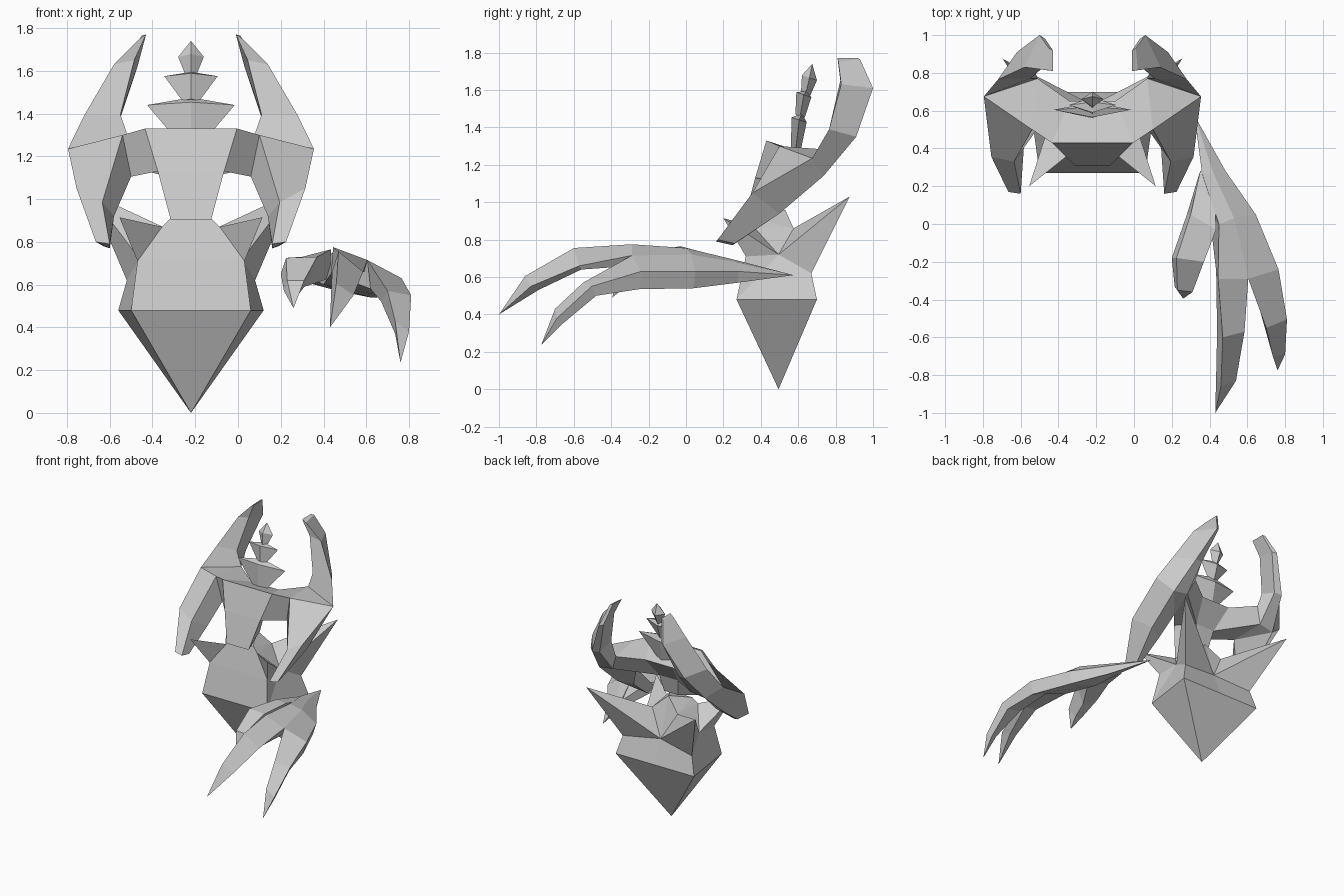
import bpy
import bmesh

# Remove the default cube
cube = bpy.data.objects.get("Cube")
if cube:
    bpy.data.objects.remove(cube, do_unlink=True)

# Single stone grey material
grey = bpy.data.materials.new("stone grey")
grey.use_nodes = True
colour = (0.6, 0.6, 0.6, 1)
grey.diffuse_color = colour
grey.node_tree.nodes["Principled BSDF"].inputs["Base Color"].default_value = colour

# The body, head and horns are symmetric about this x position
MIDDLE = -0.22


def finish(name, mesh_builder, x=0.0, mirror=False):
    """Turn a bmesh into a flat-shaded object, optionally mirrored."""
    bmesh.ops.remove_doubles(mesh_builder, verts=mesh_builder.verts, dist=0.0005)
    bmesh.ops.recalc_face_normals(mesh_builder, faces=mesh_builder.faces)
    mesh = bpy.data.meshes.new(name)
    mesh_builder.to_mesh(mesh)
    mesh_builder.free()
    mesh.materials.append(grey)
    part = bpy.data.objects.new(name, mesh)
    part.location.x = x
    bpy.context.collection.objects.link(part)
    if mirror:
        modifier = part.modifiers.new("mirror", "MIRROR")
        modifier.use_clip = True
        modifier.merge_threshold = 0.001
    return part


def loft(name, sections, tip=None, x=0.0, mirror=False):
    """Skin a chain of equal cross-sections, ending in a cap or a point."""
    bm = bmesh.new()
    rings = [[bm.verts.new(point) for point in section] for section in sections]
    count = len(rings[0])
    for lower, upper in zip(rings, rings[1:]):
        for i in range(count):
            j = (i + 1) % count
            bm.faces.new((lower[i], lower[j], upper[j], upper[i]))
    bm.faces.new(rings[0])
    if tip:
        point = bm.verts.new(tip)
        for i in range(count):
            bm.faces.new((rings[-1][i], rings[-1][(i + 1) % count], point))
    else:
        bm.faces.new(rings[-1])
    return finish(name, bm, x, mirror)


def half_shell(name, points, faces):
    """Build one half from named points and mirror it."""
    bm = bmesh.new()
    verts = {key: bm.verts.new(co) for key, co in points.items()}
    for face in faces:
        bm.faces.new([verts[key] for key in face.split()])
    return finish(name, bm, MIDDLE, True)


# Body: inverted pyramid, chest, short neck and four collar spikes
body_points = {
    "apex": (0, .495, 0),
    "ring_front": (.28, .27, .48), "ring_back": (.34, .7, .48),
    "chest": (.25, .32, .71), "neck": (.135, .36, .87),
    "throat": (.095, .37, .91),
    "side": (.24, .495, .72), "hip": (.3, .67, .62), "nape": (.11, .575, .86),
    "front_tip": (.335, .2, .915), "back_tip": (.475, .875, 1.03),
    "mid_front": (0, .27, .48), "mid_chest": (0, .32, .71),
    "mid_neck": (0, .36, .87), "mid_throat": (0, .37, .91),
    "peak": (0, .53, .96),
    "mid_back": (0, .63, .66), "mid_rear": (0, .7, .48),
}
half_shell("body", body_points, [
    "apex ring_front mid_front", "apex ring_back ring_front",
    "apex mid_rear ring_back", "mid_front ring_front chest mid_chest",
    "mid_chest chest neck mid_neck", "mid_neck neck throat mid_throat",
    "ring_front ring_back hip side",
    "ring_front side chest", "chest side front_tip", "chest front_tip neck",
    "neck front_tip side", "neck side nape", "side hip back_tip",
    "side back_tip nape", "hip mid_back back_tip", "mid_back nape back_tip",
    "ring_back mid_rear mid_back hip", "mid_back peak nape",
    "neck nape throat", "throat nape peak", "mid_throat throat peak",
])

# Head: tapering face plate with a sloped crown and narrow back
head_levels = [
    ((.095, .31, .905), (.06, .5, .97)),
    ((.155, .37, 1.13), (.08, .53, 1.1)),
    ((.215, .43, 1.33), (.12, .65, 1.255)),
]
loft("head", [[f, b, (-b[0], *b[1:]), (-f[0], *f[1:])] for f, b in head_levels],
     x=MIDDLE)

# Corners shared by the brow bars, tusks and horns
outer, outer_low = (.575, .675, 1.235), (.46, .735, 1.14)
front, front_low = (.32, .5, 1.3), (.28, .52, 1.105)
back, back_low = (.29, .77, 1.28), (.34, .74, 1.16)

# Brow bars from the head out to the horn roots
loft("brow_bars", [
    [(.215, .43, 1.33), (.155, .37, 1.13), (.08, .53, 1.1), (.12, .65, 1.255)],
    [front, front_low, back_low, back],
    [outer, outer_low, outer_low, outer],
], x=MIDDLE, mirror=True)

# Cheek tusks, pointing forwards and down
loft("tusks", [
    [(.445, .17, .8), (.38, .16, .79), (.38, .25, .77), (.41, .26, .78)],
    [(.535, .355, 1.05), (.415, .33, .985), (.36, .45, .92), (.47, .5, .94)],
    [outer, front, front_low, outer_low],
], x=MIDDLE, mirror=True)

# Horns, sweeping up and back
loft("horns", [
    [outer, back, back_low, outer_low],
    [(.5, .765, 1.39), (.33, .77, 1.395), (.34, .9, 1.35), (.4, .91, 1.35)],
    [(.36, .83, 1.63), (.265, .825, 1.65), (.25, .98, 1.62), (.28, 1, 1.61)],
    [(.24, .815, 1.75), (.21, .81, 1.77), (.21, .92, 1.77), (.23, .93, 1.765)],
], x=MIDDLE, mirror=True)


def diamond(y, z, width, depth):
    """Diamond section, tilted so that its front corner is raised."""
    return [(width, y, z), (0, y - depth, z + depth / 3),
            (-width, y, z), (0, y + depth, z - depth / 3)]


# Crest: three shrinking flared plumes: y, base z, flare z, peak z, widths
for index, (y, base, flare, peak, narrow, wide) in enumerate([
        (.585, 1.27, 1.44, 1.475, .06, .205),
        (.61, 1.46, 1.575, 1.595, .04, .125),
        (.64, 1.58, 1.665, 1.74, .025, .06)]):
    loft("crest_plume_%d" % (index + 1), [
        diamond(y, base, narrow, .025),
        diamond(y + .02, flare, wide, .04),
    ], tip=(0, y + .035, peak), x=MIDDLE)

# Hand: wedge-shaped palm tapering back to the wrist point
loft("palm", [
    [(.445, -.29, .775), (.605, -.29, .715), (.765, -.24, .63),
     (.74, -.25, .535), (.435, -.25, .65)],
    [(.45, 0, .755), (.53, .03, .72), (.645, .05, .63),
     (.62, .04, .54), (.4, .05, .6)],
    [(.36, .27, .69), (.42, .27, .68), (.485, .28, .63),
     (.47, .28, .57), (.36, .27, .62)],
], tip=(.32, .575, .61))

# Long finger
loft("long_finger", [
    [(.445, -.29, .775), (.605, -.29, .715), (.59, -.28, .66), (.435, -.25, .65)],
    [(.47, -.6, .755), (.585, -.57, .66), (.55, -.56, .64), (.44, -.57, .66)],
    [(.46, -.86, .605), (.54, -.83, .55), (.5, -.79, .53), (.435, -.8, .55)],
], tip=(.43, -1, .4))

# Outer finger
loft("outer_finger", [
    [(.605, -.29, .715), (.765, -.24, .63), (.74, -.25, .535), (.62, -.25, .58)],
    [(.7, -.55, .57), (.81, -.505, .55), (.78, -.48, .5), (.67, -.47, .52)],
    [(.735, -.7, .43), (.8, -.69, .38), (.78, -.66, .35), (.735, -.66, .37)],
], tip=(.76, -.775, .235))

# Thumb
loft("thumb", [
    [(.35, .28, .68), (.42, .27, .68), (.42, .27, .61), (.35, .28, .62)],
    [(.3, .05, .73), (.435, -.03, .765), (.43, 0, .63), (.28, .05, .66)],
    [(.225, -.18, .725), (.37, -.2, .73), (.31, -.2, .59), (.2, -.18, .65)],
    [(.23, -.35, .62), (.31, -.36, .62), (.28, -.32, .55), (.215, -.33, .57)],
], tip=(.26, -.395, .49))
